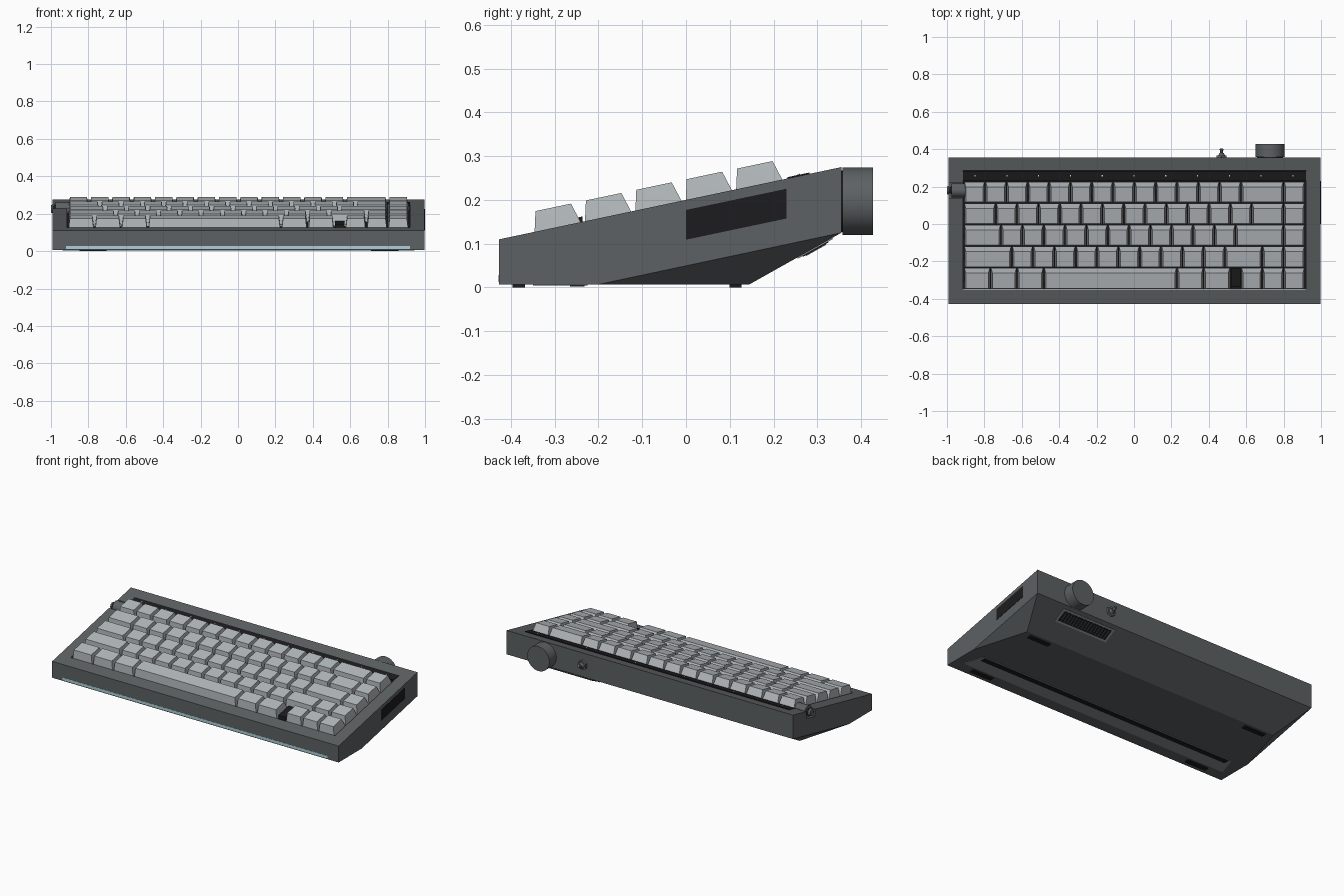
import bpy, bmesh, math
from mathutils import Vector, Matrix

if "Cube" in bpy.data.objects:
    bpy.data.objects.remove(bpy.data.objects["Cube"])


def material(name, r, g, b):
    m = bpy.data.materials.new(name)
    m.use_nodes = True
    m.diffuse_color = (r, g, b, 1)
    m.node_tree.nodes["Principled BSDF"].inputs["Base Color"].default_value = (r, g, b, 1)
    return m


CASE = material("case grey", 0.11, 0.12, 0.125)
KEY = material("key grey", 0.46, 0.49, 0.51)
BLACK = material("black", 0.012, 0.012, 0.013)
METAL = material("light metal", 0.26, 0.27, 0.28)
GLOW = material("pale blue glow", 0.42, 0.62, 0.7)
WHITE = material("white", 0.85, 0.85, 0.85)

FRONT, BACK, MID = -0.427, 0.355, 0.003
SLOPE = 0.165 / (BACK - FRONT)


def deck(y, h=0):
    """Height of the sloping deck at y, plus h."""
    return 0.11 + (y - FRONT) * SLOPE + h


def hull(name, points, mat):
    bm = bmesh.new()
    for p in points:
        bm.verts.new(p)
    bmesh.ops.convex_hull(bm, input=bm.verts)
    bmesh.ops.dissolve_limit(bm, angle_limit=0.002, verts=bm.verts, edges=bm.edges)
    bmesh.ops.recalc_face_normals(bm, faces=bm.faces)
    mesh = bpy.data.meshes.new(name)
    bm.to_mesh(mesh)
    bm.free()
    mesh.materials.append(mat)
    ob = bpy.data.objects.new(name, mesh)
    bpy.context.collection.objects.link(ob)
    return ob


def box(name, x, y, z, mat):
    return hull(name, [(a, b, c) for a in x for b in y for c in z], mat)


def slab(name, x, y, h, mat):
    """Box that follows the slope of the deck."""
    return hull(name, [(a, b, deck(b, c)) for a in x for b in y for c in h], mat)


def cylinder(name, start, end, r1, r2, mat, sides=32):
    start, end = Vector(start), Vector(end)
    axis = end - start
    bm = bmesh.new()
    turn = axis.to_track_quat("Z", "Y").to_matrix().to_4x4()
    bmesh.ops.create_cone(bm, cap_ends=True, segments=sides, radius1=r1, radius2=r2,
                          depth=axis.length,
                          matrix=Matrix.Translation((start + end) / 2) @ turn)
    mesh = bpy.data.meshes.new(name)
    bm.to_mesh(mesh)
    bm.free()
    mesh.materials.append(mat)
    ob = bpy.data.objects.new(name, mesh)
    bpy.context.collection.objects.link(ob)
    bpy.ops.object.select_all(action="DESELECT")
    bpy.context.view_layer.objects.active = ob
    ob.select_set(True)
    bpy.ops.object.shade_smooth_by_angle(angle=math.radians(35))
    return ob


def cut(ob, cutter):
    mod = ob.modifiers.new("cut", "BOOLEAN")
    mod.operation, mod.solver, mod.object = "DIFFERENCE", "EXACT", cutter
    bpy.ops.object.select_all(action="DESELECT")
    bpy.context.view_layer.objects.active = ob
    ob.select_set(True)
    bpy.ops.object.modifier_apply(modifier="cut")
    bpy.data.objects.remove(cutter)


# Wedge-shaped case with faceted underside
points = []
for side in (-1, 1):
    x = MID + side * 0.995
    points += [(x, FRONT, 0.007), (x, FRONT, 0.11), (x, BACK, 0.275), (x, BACK, 0.125),
               (x, -0.2, 0.007), (x - side * 0.1, 0.145, 0.007)]
case = hull("case", points, CASE)

# Key well and left thumb-stick notch
WELL_X, WELL_Y = (-0.915, 0.92), (-0.352, 0.285)
cut(case, slab("well_cutter", WELL_X, WELL_Y, (-0.04, 0.2), CASE))
cut(case, slab("notch_cutter", (-1.1, -0.9), (0.137, 0.223), (-0.045, 0.2), CASE))
slab("switch_plate", WELL_X, WELL_Y, (-0.042, -0.03), BLACK)
slab("rear_strip", WELL_X, (0.232, 0.282), (-0.035, 0.003), BLACK)
slab("front_light_line", WELL_X, (-0.352, -0.348), (-0.03, -0.008), WHITE)
for i in range(11):
    x = -0.85 + i * 0.17
    slab("indicator_dot", (x - 0.003, x + 0.003), (0.255, 0.261), (0.002, 0.005), WHITE)

# Keys: widths in key units, front row first
UNIT, LEFT = 0.114, -0.91
ROWS = [
    [1.25] * 3 + [6.25] + [1.25] * 2 + [0.5] + [1] * 3,
    [2.25] + [1] * 10 + [1.75, 1, 1],
    [1.75] + [1] * 11 + [2.25, 1],
    [1.5] + [1] * 12 + [1.5, 1],
    [1] * 13 + [2, 1],
]
for r, row in enumerate(ROWS):
    y, x = -0.347 + r * 0.1152, LEFT
    for width in row:
        x0, x1 = x + 0.003, x + width * UNIT - 0.003
        if width == 0.5:
            slab("small_dark_key", (x0, x1), (y + 0.01, y + 0.11), (-0.03, 0.012), BLACK)
        else:
            hull("key", [(e + s * i, y + dy, deck(y + dy, h))
                         for e, s in ((x0, 1), (x1, -1))
                         for i, dy, h in ((0, 0, -0.02), (0.008, 0.003, 0.047),
                                          (0.008, 0.084, 0.047), (0, 0.112, -0.012))], KEY)
        x += width * UNIT

# Rear dial and toggle switch
cylinder("dial_gap", (0.727, BACK - 0.01, 0.197), (0.727, 0.359, 0.197), 0.07, 0.07, BLACK)
cylinder("rear_dial", (0.727, 0.358, 0.197), (0.727, 0.427, 0.197), 0.077, 0.077, CASE, 48)
cylinder("toggle_nut", (0.468, BACK - 0.005, 0.2), (0.468, 0.366, 0.2), 0.033, 0.03, CASE, 6)
cylinder("toggle_collar", (0.468, 0.366, 0.2), (0.468, 0.38, 0.2), 0.018, 0.011, CASE, 20)
cylinder("toggle_lever", (0.468, 0.375, 0.2), (0.468, 0.4, 0.212), 0.007, 0.01, CASE, 16)

# Left thumb stick lying in its notch
zs = deck(0.18, -0.012)
cylinder("stick_body", (-0.975, 0.18, zs), (-0.9, 0.18, zs), 0.037, 0.037, CASE)
cylinder("stick_shaft", (-0.99, 0.18, zs), (-0.97, 0.18, zs), 0.014, 0.022, BLACK, 20)
cylinder("stick_tip", (-1.0, 0.18, zs), (-0.988, 0.18, zs), 0.02, 0.024, CASE, 20)

# Right side grille
slab("side_grille", (0.99, 1.0), (0, 0.23), (-0.088, -0.02), BLACK)
bpy.data.objects["side_grille"].data.transform(Matrix.Translation((0, 0, -0.003)))

# Glow strip, underside band and slot
box("front_glow_strip", (-0.92, 0.92), (FRONT - 0.001, FRONT + 0.01), (0.012, 0.028), GLOW)
hull("underside_band", [(MID + s * w, y, z) for s in (-1, 1) for z in (0.004, 0.01)
                        for w, y in ((0.94, -0.35), (0.9, -0.225))], METAL)
box("underside_slot", (-0.88, 0.89), (-0.265, -0.232), (0.002, 0.006), BLACK)

# Feet
for x in (-0.775, 0.785):
    for y in (-0.382, 0.113):
        box("foot", (x - 0.073, x + 0.073), (y - 0.014, y + 0.014), (0, 0.009), BLACK)


# Port on the sloping rear underside
def port_plate(name, x, t, lift, mat):
    top, low = Vector((0, BACK, 0.125)), Vector((0, 0.145, 0.007))
    normal = Vector((0, 0.118, -0.21)).normalized()
    return hull(name, [top.lerp(low, k) + normal * n + Vector((e, 0, 0))
                       for e in x for k in t for n in (-0.004, lift)], mat)


port_plate("port_frame", (0.42, 0.79), (0.1, 0.48), 0.003, METAL)
port_plate("port_opening", (0.435, 0.775), (0.15, 0.43), 0.005, BLACK)
for i in range(16):
    x = 0.45 + i * 0.0205
    port_plate("port_rib", (x, x + 0.004), (0.18, 0.4), 0.007, CASE)
